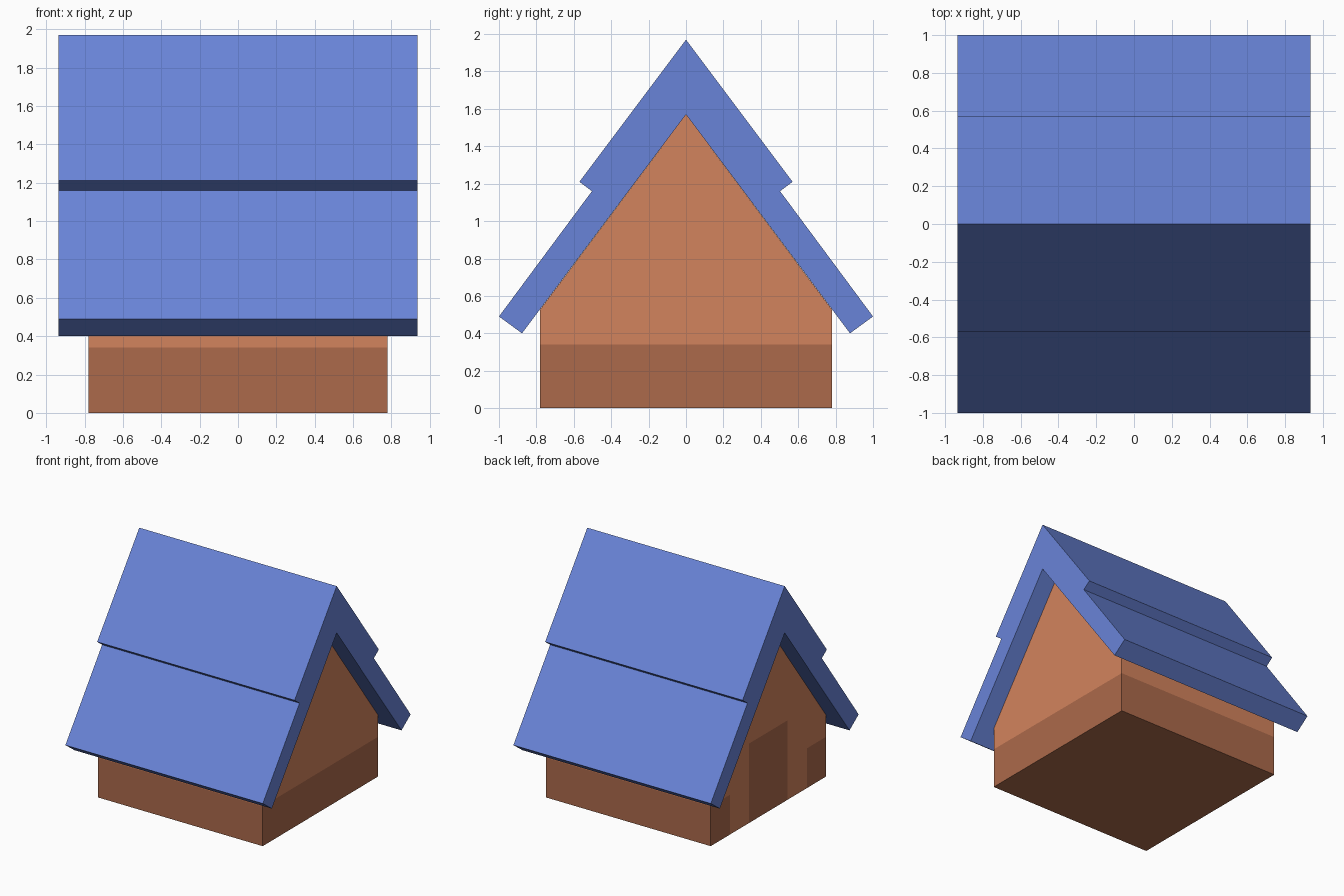
import bpy
import bmesh

cube = bpy.data.objects.get("Cube")
if cube:
    bpy.data.objects.remove(cube, do_unlink=True)


def material(name, rgb):
    mat = bpy.data.materials.new(name)
    mat.use_nodes = True
    mat.diffuse_color = (*rgb, 1)
    mat.node_tree.nodes["Principled BSDF"].inputs["Base Color"].default_value = (*rgb, 1)
    return mat


def prism(half_profile, half_length):
    """Mirror a (y, z) half profile across y = 0 and extrude it along x."""
    profile = half_profile + [(-y, z) for y, z in reversed(half_profile) if y > 0]
    bm = bmesh.new()
    face = bm.faces.new([bm.verts.new((-half_length, y, z)) for y, z in profile])
    moved = bmesh.ops.extrude_face_region(bm, geom=[face])["geom"]
    verts = [v for v in moved if isinstance(v, bmesh.types.BMVert)]
    bmesh.ops.translate(bm, verts=verts, vec=(2 * half_length, 0, 0))
    return bm


def finish(name, bm, mats):
    bmesh.ops.recalc_face_normals(bm, faces=bm.faces)
    mesh = bpy.data.meshes.new(name)
    bm.to_mesh(mesh)
    bm.free()
    for mat in mats:
        mesh.materials.append(mat)
    obj = bpy.data.objects.new(name, mesh)
    bpy.context.collection.objects.link(obj)
    return obj


def cut(bm, faces, co, normal):
    edges = {e for f in faces for e in f.edges}
    verts = {v for f in faces for v in f.verts}
    bmesh.ops.bisect_plane(bm, geom=[*faces, *edges, *verts], plane_co=co, plane_no=normal)


blue = material("roof blue", (0.141, 0.231, 0.686))
orange = material("wall orange", (0.651, 0.227, 0.109))
brown = material("base brown", (0.413, 0.144, 0.070))

# Walls: solid gabled block with a painted base band
WALL = 0.78
BAND, DOOR_TOP = 0.34, 0.68
DOOR, GAP = 0.26, 0.52
walls = prism([(WALL, 0), (WALL, 0.527), (0, 1.57)], WALL)
cut(walls, walls.faces[:], (0, 0, BAND), (0, 0, 1))


def door_end():
    return [f for f in walls.faces if f.calc_center_median().x < -WALL + 0.001]


# Door outline, cut into one gable end
cut(walls, door_end(), (0, 0, DOOR_TOP), (0, 0, 1))
for y in (-GAP, -DOOR, DOOR, GAP):
    cut(walls, door_end(), (0, y, 0), (0, 1, 0))

# Brown base and door, with an orange frame around the door
on_door_end = set(door_end())
for f in walls.faces:
    c = f.calc_center_median()
    dark = c.z < BAND
    if f in on_door_end:
        if abs(c.y) < DOOR:
            dark = c.z < DOOR_TOP
        elif abs(c.y) < GAP:
            dark = False
    f.material_index = int(dark)
finish("walls", walls, [orange, brown])

# Roof: two stepped slopes overhanging the walls
roof = prism([(0, 1.97), (0.57, 1.21), (0.503, 1.16),
              (1.0, 0.49), (0.877, 0.40)], 0.935)
# Fold the underside of the flat prism up to the inner ridge
underside = [e for e in roof.edges
             if all(abs(v.co.z - 0.40) < 0.001 for v in e.verts)
             and abs(e.verts[0].co.y - e.verts[1].co.y) > 1]
ridge = bmesh.ops.subdivide_edges(roof, edges=underside, cuts=1)["geom_inner"]
for v in ridge:
    if isinstance(v, bmesh.types.BMVert):
        v.co.z = 1.57
inner = [v for v in roof.verts if abs(v.co.z - 1.57) < 0.001]
if not any(inner[1] in e.verts for e in inner[0].link_edges):
    bmesh.ops.connect_verts(roof, verts=inner)
finish("roof", roof, [blue])
